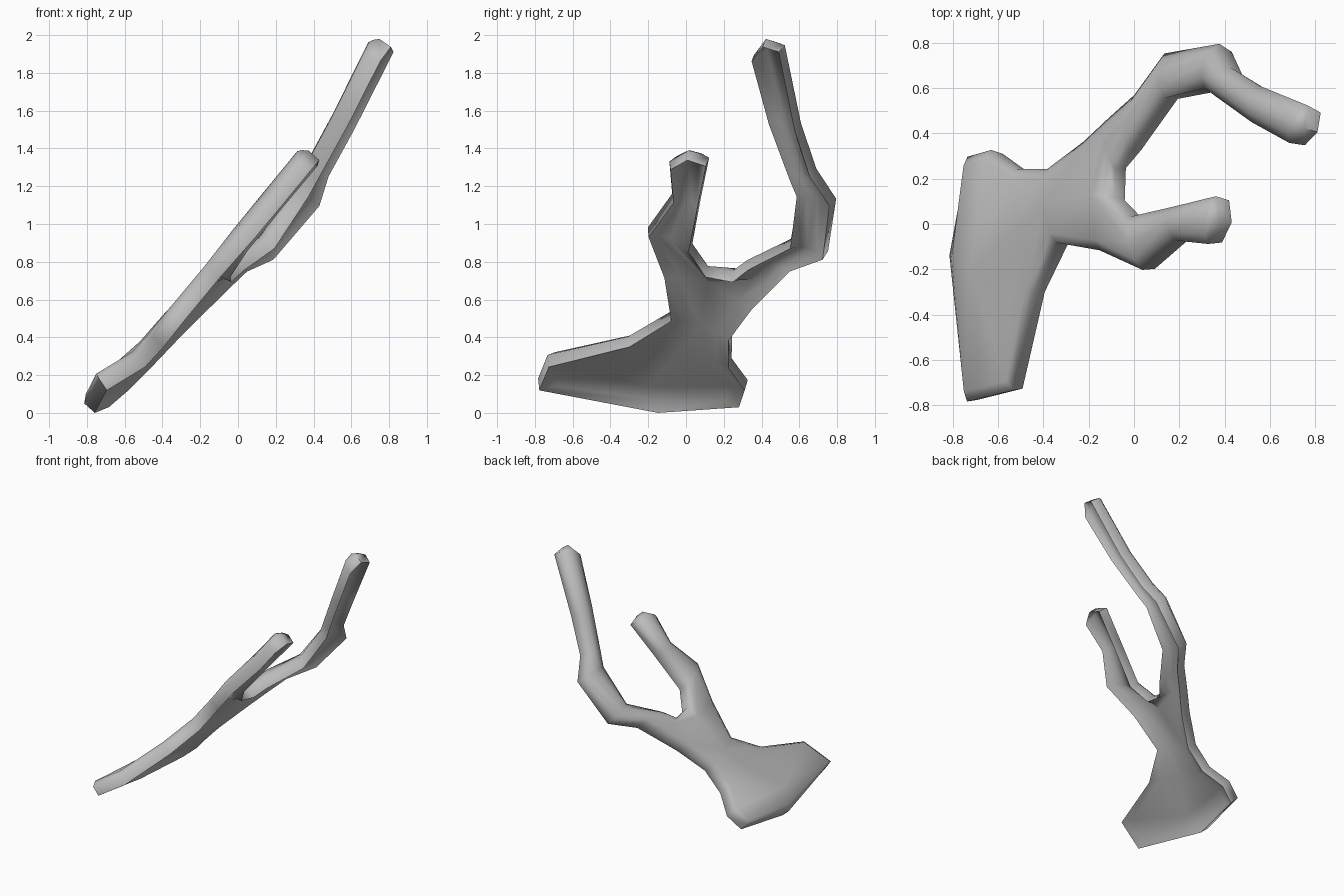
import bpy
import bmesh
from mathutils import Vector

cube = bpy.data.objects.get("Cube")
if cube:
    bpy.data.objects.remove(cube, do_unlink=True)

# Rim of the forked branch, in order around it; each point belongs to a spine joint
base_front = [
    ("foot", -.72, -.785, .17), ("foot", -.515, -.735, .295),
    ("shin", -.425, -.31, .395), ("neck", -.32, -.085, .53),
    ("fork", -.13, -.12, .76),
]
short_prong = [
    ("short_low", .06, -.205, .975), ("short_mid", .21, -.075, 1.155),
    ("short_tip", .35, -.09, 1.325), ("short_tip", .4, .01, 1.385),
    ("short_tip", .385, .12, 1.345), ("short_mid", .2, .075, 1.125),
    ("short_low", .01, .03, .89),
]
crotch = [("fork", -.065, .11, .77), ("long_root", -.065, .24, .74)]
long_prong = [
    ("long_low", 0, .32, .8), ("long_bend", .16, .55, .915),
    ("long_elbow", .335, .59, 1.185), ("long_mid", .38, .555, 1.265),
    ("long_high", .545, .44, 1.565), ("long_tip", .71, .35, 1.89),
    ("long_tip", .775, .415, 1.98), ("long_tip", .79, .515, 1.945),
    ("long_high", .58, .6, 1.53), ("long_mid", .45, .68, 1.29),
    ("long_elbow", .4, .785, 1.13), ("long_bend", .155, .745, .85),
    ("long_low", .02, .565, .795), ("long_root", -.09, .465, .69),
]
base_back = [
    ("fork", -.2, .36, .58), ("neck", -.36, .24, .42),
    ("shin", -.495, .24, .28), ("foot", -.61, .325, .165),
    ("foot", -.715, .295, .075), ("foot", -.795, -.14, .04),
]
outline = base_front + short_prong + crotch + long_prong + base_back
joints = [row[0] for row in outline]
rim = [Vector(row[1:]) for row in outline]
count = len(rim)
names = list(dict.fromkeys(joints))
spine = {}
for name in names:
    members = [p for p, j in zip(rim, joints) if j == name]
    spine[name] = sum(members, Vector()) / len(members)


def bridge(bm, outer, inner):
    """Join two rings of vertices, using triangles where one repeats a vertex."""
    for i in range(count):
        k = (i + 1) % count
        ring = [outer[i], outer[k], inner[k], inner[i]]
        bm.faces.new(list(dict.fromkeys(ring)))


def spine_ring(bm, position):
    verts = {n: bm.verts.new(position(n)) for n in names}
    return [verts[j] for j in joints]


# Thin middle sheet, used only for the local thickness direction
sheet = bmesh.new()
edge = [sheet.verts.new(p) for p in rim]
core = spine_ring(sheet, lambda n: spine[n])
bridge(sheet, edge, core)
sheet.normal_update()
rim_normal = [v.normal.copy() for v in edge]
core_normal = {j: v.normal.copy() for j, v in zip(joints, core)}
sheet.free()

# Solid branch: dished underside, upright edge, rounded shoulder and raised ridge
bm = bmesh.new()


def rim_ring(height, inset):
    ring = []
    for p, j, n in zip(rim, joints, rim_normal):
        inward = spine[j] - p
        step = min(.45, inset / inward.length)
        ring.append(bm.verts.new(p + inward * step + n * height))
    return ring


layers = [
    spine_ring(bm, lambda n: spine[n] + core_normal[n] * .005),
    rim_ring(-.012, .09),
    rim_ring(-.045, .012),
    rim_ring(.03, 0),
    rim_ring(.062, .042),
    spine_ring(bm, lambda n: spine[n] + core_normal[n] * .08),
]
for lower, upper in zip(layers, layers[1:]):
    bridge(bm, lower, upper)
bmesh.ops.recalc_face_normals(bm, faces=bm.faces)

# Stand on the ground
ground = min(v.co.z for v in bm.verts)
bmesh.ops.translate(bm, verts=bm.verts, vec=(0, 0, -ground))

mesh = bpy.data.meshes.new("forked_branch")
bm.to_mesh(mesh)
bm.free()
branch = bpy.data.objects.new("forked_branch", mesh)
bpy.context.collection.objects.link(branch)

# Plain grey
grey = bpy.data.materials.new("plain_grey")
grey.use_nodes = True
colour = (.5, .5, .5, 1)
grey.diffuse_color = colour
grey.node_tree.nodes["Principled BSDF"].inputs["Base Color"].default_value = colour
mesh.materials.append(grey)

bpy.ops.object.select_all(action="DESELECT")
branch.select_set(True)
bpy.context.view_layer.objects.active = branch
bpy.ops.object.shade_smooth_by_angle(angle=1.1)
